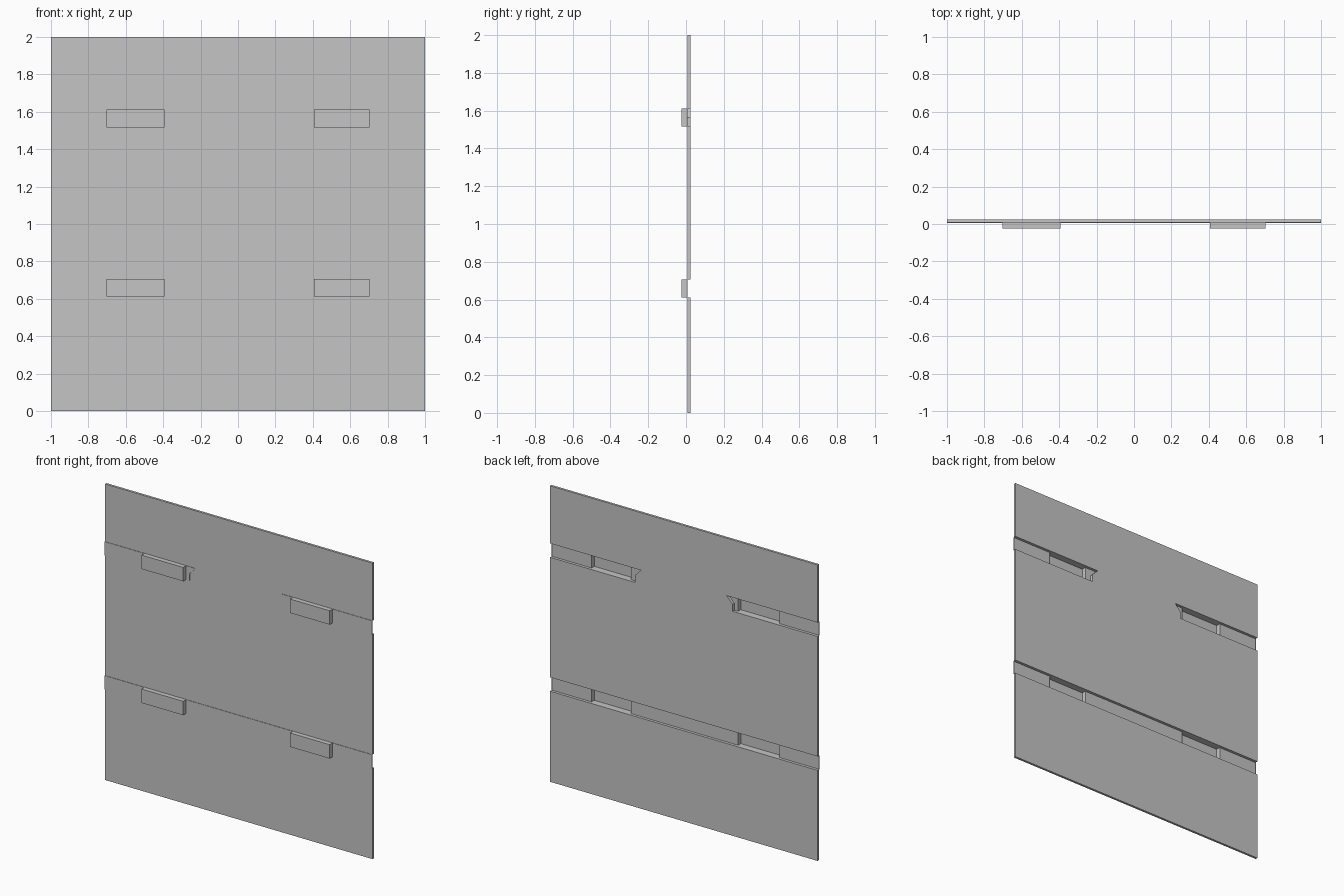
import bpy
import bmesh

if "Cube" in bpy.data.objects:
    bpy.data.objects.remove(bpy.data.objects["Cube"])

# Shared dimensions
FRONT, BACK, NOSE = 0.008, 0.024, -0.024
SKIN = FRONT - 0.003      # groove skins stand slightly proud
LOW = (0.612, 0.706)      # lower groove, bottom and top
HIGH = (1.517, 1.611)     # upper groove, bottom and top
LEFT_BLOCK = (-0.704, -0.393)
RIGHT_BLOCK = (0.407, 0.702)

grey = bpy.data.materials.new("light grey")
grey.diffuse_color = (0.56, 0.56, 0.56, 1)
grey.use_nodes = True
grey.node_tree.nodes["Principled BSDF"].inputs["Base Color"].default_value = grey.diffuse_color


def finish(name, bm):
    mesh = bpy.data.meshes.new(name)
    bm.to_mesh(mesh)
    bm.free()
    mesh.materials.append(grey)
    ob = bpy.data.objects.new(name, mesh)
    bpy.context.collection.objects.link(ob)
    return ob


def prism(name, outline, y0, y1, open_back=False):
    """Extrude an x-z outline from y0 to y1, optionally open to the back."""
    bm = bmesh.new()
    face = bm.faces.new([bm.verts.new((x, y0, z)) for x, z in outline])
    ext = bmesh.ops.extrude_face_region(bm, geom=[face])
    moved = [v for v in ext["geom"] if isinstance(v, bmesh.types.BMVert)]
    bmesh.ops.translate(bm, verts=moved, vec=(0, y1 - y0, 0))
    bmesh.ops.recalc_face_normals(bm, faces=bm.faces)
    bm.normal_update()
    if open_back:
        rear = [f for f in bm.faces if f.normal.y > 0.9]
        bmesh.ops.delete(bm, geom=rear, context='FACES_ONLY')
    return finish(name, bm)


def skin(name, outline):
    return prism(name, outline, SKIN, FRONT, True)


def rect(x0, x1, z0, z1):
    return [(x0, z0), (x1, z0), (x1, z1), (x0, z1)]


# Main plates: the upper one has a hooked groove end on each side
end = [(0.365, HIGH[0]), (0.365, 1.565), (0.32, HIGH[1])]
right_side = [(1, LOW[1]), (1, HIGH[0])] + end + [(1, HIGH[1]), (1, 2)]
left_side = [(-x, z) for x, z in reversed(right_side)]
prism("upper_plate", right_side + left_side, FRONT, BACK)
prism("lower_plate", rect(-1, 1, 0, LOW[0]), FRONT, BACK)

# Hollow blocks, open to the back, with groove skins outside them
for row, zs in (("lower", LOW), ("upper", HIGH)):
    for side, xs in (("left", LEFT_BLOCK), ("right", RIGHT_BLOCK)):
        prism(f"{row}_{side}_block", rect(*xs, *zs), NOSE, FRONT, True)
    skin(f"{row}_left_outer_skin", rect(-1, LEFT_BLOCK[0], *zs))
    skin(f"{row}_right_outer_skin", rect(RIGHT_BLOCK[1], 1, *zs))

# Groove skins between the blocks
skin("lower_middle_skin", rect(LEFT_BLOCK[1], RIGHT_BLOCK[0], *LOW))
for name, sign, x in (("left", -1, LEFT_BLOCK[1]), ("right", 1, RIGHT_BLOCK[0])):
    skin(f"upper_{name}_end_skin",
         [(x, HIGH[0])] + [(sign * a, b) for a, b in end] + [(x, HIGH[1])])
